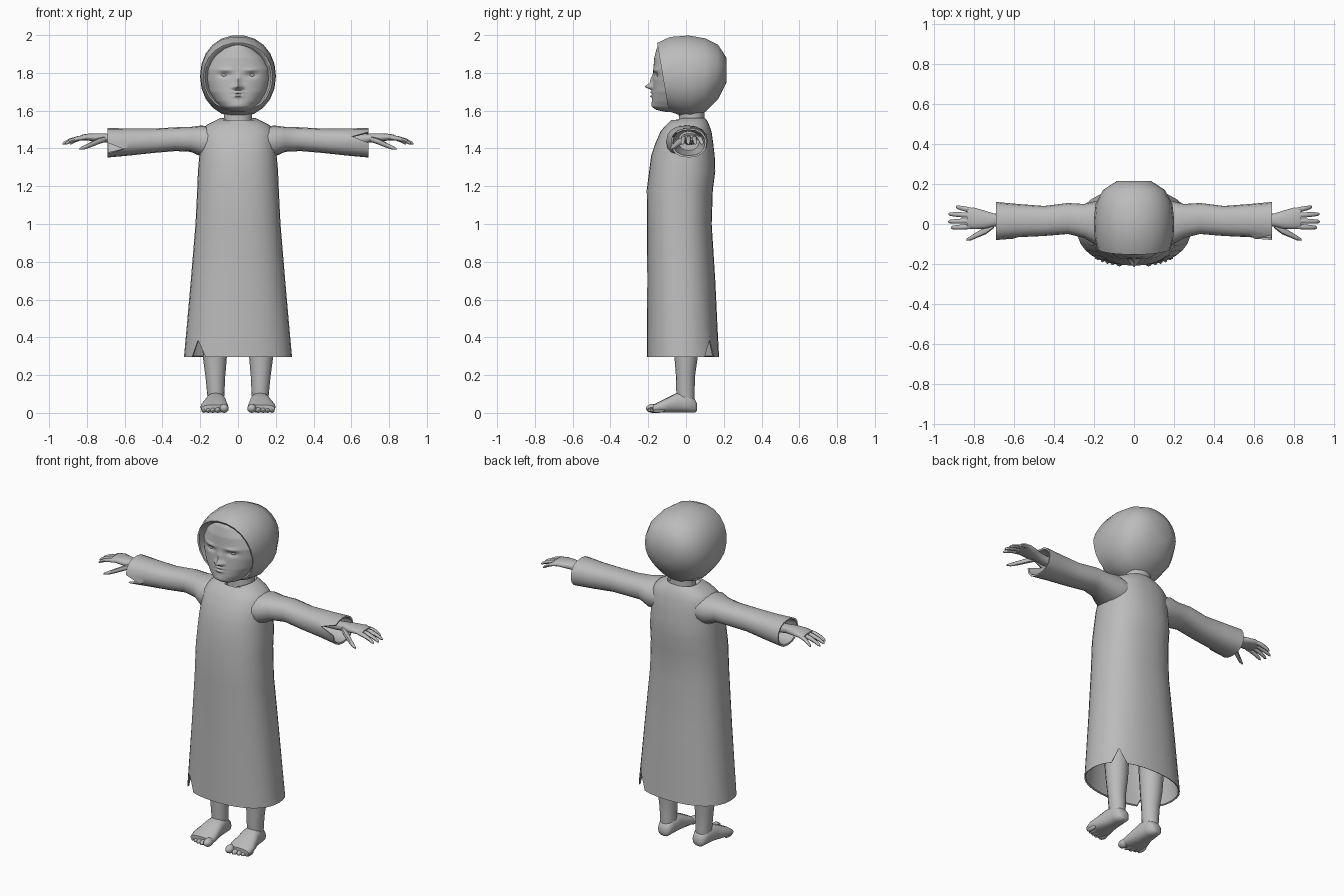
import bpy, bmesh, math
from mathutils import Matrix, Vector

grey = bpy.data.materials.new("plain_grey")
grey.diffuse_color = (0.5, 0.5, 0.5, 1)


def finish(name, bm, angle=50):
    bmesh.ops.recalc_face_normals(bm, faces=bm.faces)
    me = bpy.data.meshes.new(name)
    bm.to_mesh(me)
    bm.free()
    ob = bpy.data.objects.new(name, me)
    bpy.context.collection.objects.link(ob)
    me.materials.append(grey)
    bpy.ops.object.select_all(action='DESELECT')
    ob.select_set(True)
    bpy.context.view_layer.objects.active = ob
    bpy.ops.object.shade_smooth_by_angle(angle=math.radians(angle))
    return ob


def ring(x, y, z, a, b, axis='z', n=16, e=2.0):
    """Rounded cross-section around one axis; a and b are its half sizes."""
    pts = []
    for i in range(n):
        t = 2 * math.pi * i / n
        c, s = math.cos(t), math.sin(t)
        u = a * math.copysign(abs(c) ** (2 / e), c)
        v = b * math.copysign(abs(s) ** (2 / e), s)
        d = {'x': (0, u, v), 'y': (u, 0, v), 'z': (u, v, 0)}[axis]
        pts.append(Vector((x, y, z)) + Vector(d))
    return pts


def loft(name, rings, side=1, caps=True, angle=50):
    bm = bmesh.new()
    vs = [[bm.verts.new((side * p.x, p.y, p.z)) for p in r] for r in rings]
    n = len(rings[0])
    for r0, r1 in zip(vs, vs[1:]):
        for i in range(n):
            j = (i + 1) % n
            bm.faces.new((r0[i], r0[j], r1[j], r1[i]))
    if caps:
        bm.faces.new(vs[0])
        bm.faces.new(vs[-1])
    return finish(name, bm, angle)


def tube(name, path, axis, side=1, n=12, e=2.0):
    return loft(name, [ring(*p, axis, n, e) for p in path], side)


def ball(name, loc, size):
    bm = bmesh.new()
    bmesh.ops.create_uvsphere(bm, u_segments=12, v_segments=8, radius=1,
                              matrix=Matrix.Translation(loc) @ Matrix.Diagonal((*size, 1)))
    return finish(name, bm)


# long dress: height, half width, front, back; the last rows fold inside the hem
rows = [(1.50, .06, -.03, .08), (1.562, .09, -.06, .10), (1.55, .115, -.08, .11),
        (1.525, .165, -.105, .122), (1.49, .195, -.135, .135), (1.42, .20, -.165, .145),
        (1.36, .205, -.185, .152), (1.28, .212, -.195, .155), (1.18, .216, -.208, .142),
        (1.0, .225, -.206, .136), (.7, .25, -.205, .155), (.45, .272, -.206, .167),
        (.296, .286, -.207, .175), (.30, .278, -.199, .167), (.45, .262, -.196, .157),
        (.7, .24, -.195, .145), (1.1, .20, -.18, .12)]
dress = [ring(0, (f + b) / 2, z, w, (b - f) / 2, 'z', 32, 2.3) for z, w, f, b in rows]
for k in (12, 13):                       # small side slits at the hem
    for i in (4, 20):
        dress[k][i].z += .09
for p in dress[1]:                       # neckline dips at the front
    if p.y < 0:
        p.z -= .03 * max(0, 1 - abs(p.x) / .09)
loft("dress", dress)

# neck
tube("neck", [(0, .03, 1.48, .085, .075), (0, .03, 1.56, .075, .068),
              (0, .03, 1.64, .075, .07)], 'z', n=16)

# sleeves: x, front, back, bottom, top; the last rows fold inside the cuff
cuts = [(.10, -.10, .11, 1.36, 1.50), (.19, -.105, .115, 1.355, 1.522),
        (.25, -.07, .10, 1.382, 1.514), (.33, -.05, .105, 1.386, 1.512),
        (.45, -.06, .09, 1.376, 1.505), (.58, -.066, .10, 1.362, 1.506),
        (.69, -.08, .11, 1.352, 1.508), (.688, -.07, .10, 1.362, 1.498),
        (.60, -.056, .09, 1.372, 1.496), (.48, -.04, .07, 1.39, 1.49)]
for side, label, notch in ((1, "left", 7), (-1, "right", 9)):
    sl = [ring(x, (f + b) / 2, (lo + hi) / 2, (b - f) / 2, (hi - lo) / 2, 'x', 16, 2.3)
          for x, f, b, lo, hi in cuts]
    for k in (6, 7):                     # cuff slit facing forward
        sl[k][notch].x -= .085
    loft(label + "_sleeve", sl, side)

    # hand: wrist, palm, then fingers and thumb
    tube(label + "_palm", [(.50, .02, 1.445, .03, .028), (.66, .02, 1.45, .030, .025),
                           (.70, .02, 1.455, .032, .024), (.75, .022, 1.458, .046, .022),
                           (.80, .028, 1.46, .054, .018), (.835, .030, 1.457, .048, .014)],
         'x', side, 14, 2.3)
    for k, (y0, y1, tip) in enumerate(((-.012, -.018, .915), (.016, .012, .93),
                                       (.043, .05, .928), (.068, .085, .89))):
        path = [(.81 + (tip - .81) * t, y0 + (y1 - y0) * t, 1.457 - .033 * t * t,
                 .0125 * r, .0115 * r)
                for t, r in ((0, 1), (.35, 1.05), (.7, .9), (.93, .7), (1, .25))]
        tube(f"{label}_finger_{k + 1}", path, 'x', side, 8)
    tube(label + "_thumb", [(.70, .0, 1.45, .02, .015), (.74, -.03, 1.438, .021, .016),
                            (.78, -.052, 1.42, .015, .014), (.815, -.070, 1.405, .012, .011),
                            (.838, -.079, 1.398, .005, .005)], 'x', side, 8)

    # leg, foot and toes
    tube(label + "_leg", [(.125, 0, .50, .075, .075), (.122, 0, .28, .062, .060),
                          (.12, -.003, .19, .052, .050), (.118, -.003, .12, .047, .049),
                          (.117, 0, .05, .042, .046)], 'z', side, 16)
    tube(label + "_foot", [(.115, .058, .03, .022, .02), (.115, .047, .037, .038, .036),
                           (.116, .01, .054, .048, .053), (.118, -.05, .053, .054, .052),
                           (.122, -.09, .043, .064, .042), (.125, -.14, .031, .074, .03),
                           (.124, -.175, .023, .070, .020)], 'y', side, 16, 2.5)
    for k, (x, tip, r) in enumerate(((.073, -.212, .024), (.107, -.206, .015),
                                     (.133, -.2, .014), (.157, -.192, .013),
                                     (.18, -.182, .013))):
        ball(f"{label}_toe_{k + 1}", (side * x, tip + .035, r), (r, .035, r))

# hood: y, half width, bottom, top, lean; starts inside the face opening
hoops = [(-.085, .160, 1.615, 1.935, -.17), (-.118, .175, 1.602, 1.950, -.17),
         (-.122, .184, 1.595, 1.960, -.17), (-.06, .198, 1.575, 1.992, -.12),
         (.02, .201, 1.565, 2.0, -.03), (.10, .192, 1.59, 1.985, 0),
         (.17, .155, 1.66, 1.95, 0), (.215, .085, 1.75, 1.88, 0)]
hood = []
for y, w, lo, hi, lean in hoops:
    zc = (lo + hi) / 2
    r = ring(0, y, zc, w, (hi - lo) / 2, 'y', 22, 2.1)
    for p in r:
        p.y += lean * (p.z - zc)
    hood.append(r)
bm_hood = loft("hood", hood, caps=False, angle=40)
bm = bmesh.new()
bm.from_mesh(bm_hood.data)
back = [e for e in bm.edges if e.is_boundary and e.verts[0].co.y > .1]
bmesh.ops.holes_fill(bm, edges=back, sides=0)
bm.to_mesh(bm_hood.data)
bm.free()

# face: height, half width, front; features are soft bumps on the surface
outline = [(1.592, .05, -.10), (1.603, .075, -.155), (1.62, .098, -.178), (1.65, .125, -.18),
           (1.70, .156, -.177), (1.76, .172, -.173), (1.82, .174, -.173),
           (1.88, .148, -.168), (1.93, .10, -.155), (1.955, .05, -.14)]
# x, z, height, spread in x, spread in z
bumps = [(0, 1.727, .036, .017, .013), (0, 1.755, .017, .012, .03),
         (.02, 1.722, .014, .009, .009), (.07, 1.788, -.014, .03, .013),
         (.07, 1.815, .008, .035, .008), (0, 1.697, .013, .026, .006),
         (0, 1.677, .013, .022, .006), (0, 1.63, .005, .03, .015)]


def face_point(u, z):
    for (z0, w0, f0), (z1, w1, f1) in zip(outline, outline[1:]):
        if z <= z1 + 1e-9:
            break
    t = (z - z0) / (z1 - z0)
    w, f = w0 + (w1 - w0) * t, f0 + (f1 - f0) * t
    x = u * w
    y = f + (-.03 - f) * (1 - max(0, 1 - abs(u) ** 2.2) ** (1 / 2.2))
    for bx, bz, h, sx, sz in bumps:
        y -= h * math.exp(-((abs(x) - bx) / sx) ** 2 - ((z - bz) / sz) ** 2)
    return x, y, z


bm = bmesh.new()
NU, NZ = 44, 60
grid = [[bm.verts.new(face_point(math.sin(math.pi * (i / NU - .5)), 1.592 + .363 * j / NZ))
         for i in range(NU + 1)] for j in range(NZ + 1)]
for j in range(NZ):
    for i in range(NU):
        bm.faces.new((grid[j][i], grid[j][i + 1], grid[j + 1][i + 1], grid[j + 1][i]))
bm.faces.new(grid[0])                    # underside of the chin
finish("face", bm, 60)

# eyes
for side, label in ((1, "left"), (-1, "right")):
    ball(label + "_eye", (side * .07, -.143, 1.788), (.021, .012, .010))
